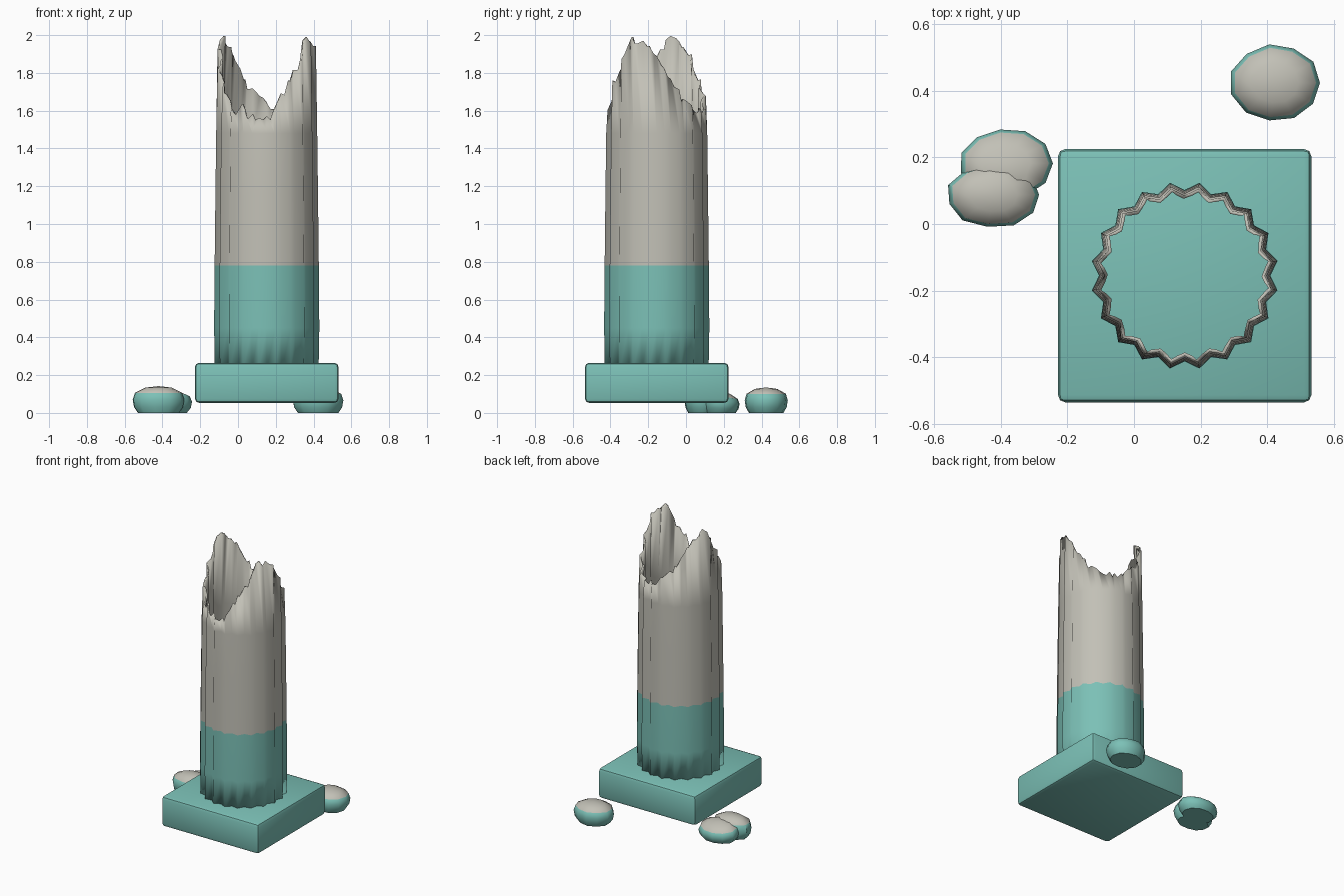
import bpy, bmesh, math, random
from mathutils import Vector

random.seed(4)
cube = bpy.data.objects.get("Cube")
if cube:
    bpy.data.objects.remove(cube, do_unlink=True)


def material(name, rgb):
    m = bpy.data.materials.new(name)
    m.use_nodes = True
    m.diffuse_color = (*rgb, 1)
    m.node_tree.nodes["Principled BSDF"].inputs["Base Color"].default_value = (*rgb, 1)
    return m


teal = material("teal", (0.20, 0.53, 0.47))
stone = material("stone_grey", (0.54, 0.53, 0.47))


def finish(name, bm, angle):
    bmesh.ops.recalc_face_normals(bm, faces=bm.faces)
    mesh = bpy.data.meshes.new(name)
    bm.to_mesh(mesh)
    bm.free()
    ob = bpy.data.objects.new(name, mesh)
    bpy.context.collection.objects.link(ob)
    mesh.materials.append(teal)
    mesh.materials.append(stone)
    bpy.ops.object.select_all(action="DESELECT")
    bpy.context.view_layer.objects.active = ob
    ob.select_set(True)
    bpy.ops.object.shade_smooth_by_angle(angle=math.radians(angle))
    return ob


CX, CY = 0.152, -0.155

# Square plinth with softened edges
bm = bmesh.new()
bmesh.ops.create_cube(bm, size=1)
for v in bm.verts:
    v.co = Vector((CX + v.co.x * 0.76, CY + v.co.y * 0.76, 0.159 + v.co.z * 0.212))
bmesh.ops.bevel(bm, geom=bm.edges[:], offset=0.022, segments=2, profile=0.5, affect="EDGES")
finish("plinth", bm, 35)

# Hollow fluted column with a broken rim: rim height every 18 degrees from +x
RIM = [1.90, 1.77, 1.68, 1.58, 1.60, 1.64, 1.73, 1.83, 1.92, 1.98,
       1.89, 1.73, 1.63, 1.61, 1.58, 1.57, 1.67, 1.81, 1.95, 1.95]
FLUTES = len(RIM)
N = FLUTES * 2
LEVELS = [(0.22, 0.985), (0.45, 1.0), (0.78, 0.99), (1.15, 0.975), (1.48, 0.96)]


def rim_height(i):
    k = i // 2
    mean = RIM[k] if i % 2 == 0 else (RIM[k] + RIM[(k + 1) % FLUTES]) / 2
    return mean + random.uniform(-0.02, 0.025)


def column_point(i, scale, z):
    a = math.tau * i / N
    r = (0.282 if i % 2 else 0.257) * scale
    return Vector((CX + r * math.cos(a), CY + r * math.sin(a), z))


bm = bmesh.new()
rings = [[bm.verts.new(column_point(i, s, z)) for i in range(N)] for z, s in LEVELS]
top = [bm.verts.new(column_point(i, 0.935, rim_height(i))) for i in range(N)]
for lower, upper in zip(rings, rings[1:]):
    for i in range(N):
        j = (i + 1) % N
        f = bm.faces.new((lower[i], lower[j], upper[j], upper[i]))
        f.material_index = int(f.calc_center_median().z > 0.78)
for i in range(N):
    j = (i + 1) % N
    chip = bm.verts.new(top[i].co.lerp(top[j].co, random.uniform(0.35, 0.65)))
    chip.co.z += random.uniform(-0.04, 0.025)
    f = bm.faces.new((rings[-1][i], rings[-1][j], top[j], chip, top[i]))
    f.material_index = 1
column = finish("broken_column", bm, 80)
wall = column.modifiers.new("wall", "SOLIDIFY")
wall.thickness = 0.01
wall.offset = -1

# Fallen stones: rounded lumps with flat undersides and pale tops
PROFILE = [(0.80, 0.0), (0.95, 0.22), (1.0, 0.50), (0.91, 0.75), (0.52, 0.94)]


def rubble(name, x, y, rx, ry, height, lean=0.0, sides=11):
    bm = bmesh.new()
    jitter = [random.uniform(0.95, 1.03) for _ in range(sides)]
    rows = []
    for r, h in PROFILE:
        row = []
        for i in range(sides):
            a = math.tau * i / sides
            c, s = math.cos(a) * jitter[i] * r, math.sin(a) * jitter[i] * r
            z = height * h * (1 - lean * s)
            row.append(bm.verts.new((x + rx * c, y + ry * s, z)))
        rows.append(row)
    bm.faces.new(rows[0])
    for k, (lower, upper) in enumerate(zip(rows, rows[1:])):
        for i in range(sides):
            j = (i + 1) % sides
            f = bm.faces.new((lower[i], lower[j], upper[j], upper[i]))
            f.material_index = int(k == 3)
    tip = bm.verts.new((x, y, height))
    for i in range(sides):
        f = bm.faces.new((rows[-1][i], rows[-1][(i + 1) % sides], tip))
        f.material_index = 1
    finish(name, bm, 50)


rubble("rubble_back", 0.425, 0.423, 0.137, 0.119, 0.135)
rubble("rubble_front", -0.42, 0.088, 0.14, 0.099, 0.142)
rubble("rubble_middle", -0.383, 0.182, 0.138, 0.107, 0.118, lean=0.2)
